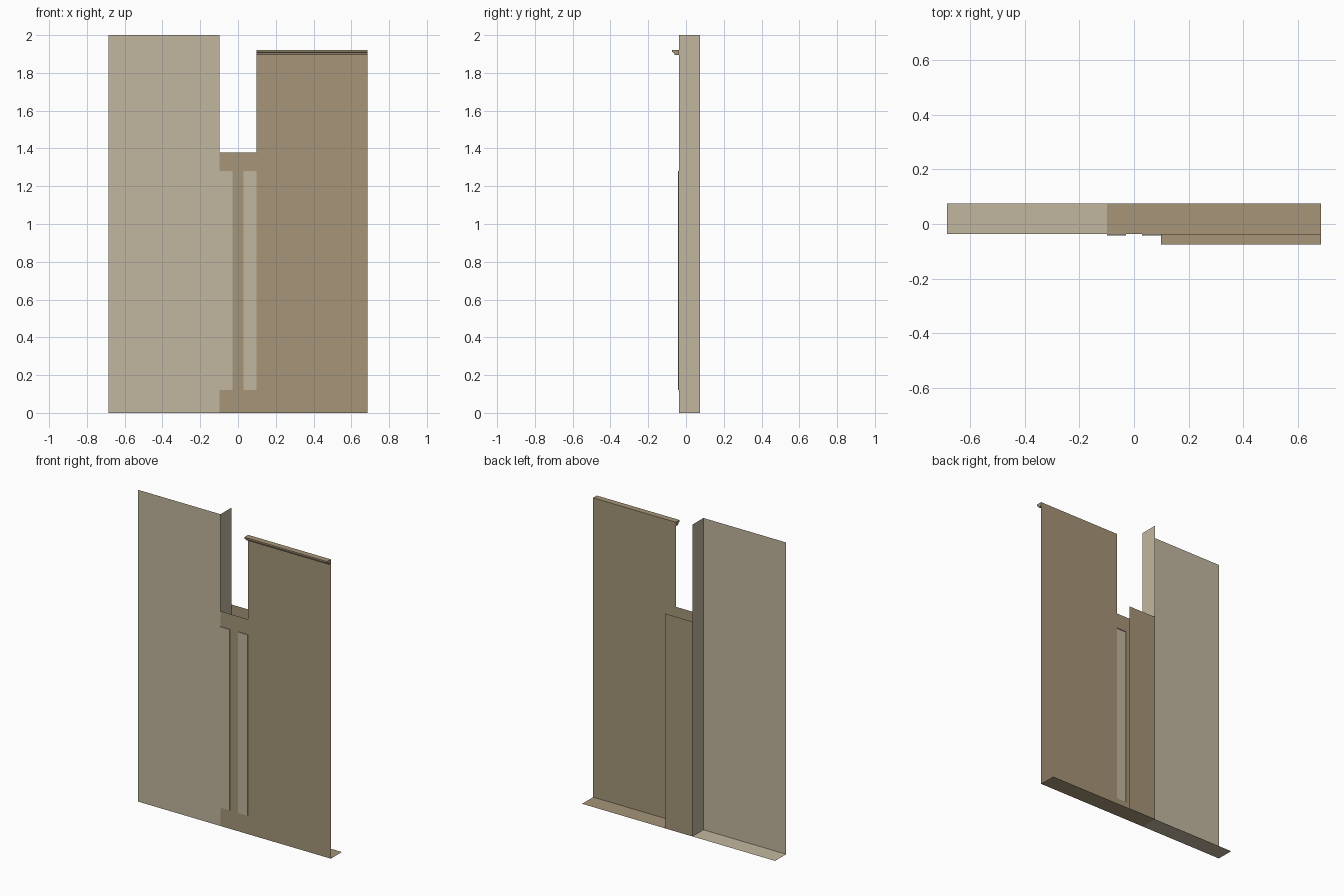
import bpy

cube = bpy.data.objects.get("Cube")
if cube:
    bpy.data.objects.remove(cube, do_unlink=True)

FRONT, BACK = -0.037, 0.075      # depth of the facade and of the rear edge
EDGE, BAY = 0.685, 0.098         # half widths of the facade and the middle bay
LEFT_TOP, RIGHT_TOP, BAY_TOP = 2.0, 1.92, 1.378
SILL, HEAD, MULLION = 0.12, 1.28, 0.03


def make_material(name, rgb):
    mat = bpy.data.materials.new(name)
    mat.use_nodes = True
    mat.diffuse_color = (*rgb, 1)
    mat.node_tree.nodes["Principled BSDF"].inputs["Base Color"].default_value = (*rgb, 1)
    return mat


light = make_material("light_stone", (0.54, 0.47, 0.35))
dark = make_material("dark_stone", (0.38, 0.30, 0.19))


def make_object(name, verts, faces, mat):
    mesh = bpy.data.meshes.new(name)
    mesh.from_pydata(verts, [], faces)
    mesh.materials.append(mat)
    obj = bpy.data.objects.new(name, mesh)
    bpy.context.collection.objects.link(obj)
    return obj


def upright(name, x0, x1, z0, z1, y, mat, faces_back=False):
    """Flat sheet facing the front, or the back."""
    verts = [(x0, y, z0), (x1, y, z0), (x1, y, z1), (x0, y, z1)]
    return make_object(name, verts, [(3, 2, 1, 0) if faces_back else (0, 1, 2, 3)], mat)


def floor(name, x0, x1, mat):
    """Flat sheet on the ground from the facade to the rear edge."""
    verts = [(x0, FRONT, 0), (x1, FRONT, 0), (x1, BACK, 0), (x0, BACK, 0)]
    return make_object(name, verts, [(0, 1, 2, 3)], mat)


# Two main facade sheets
upright("right_facade", -EDGE, -BAY, 0, LEFT_TOP, FRONT, light)
upright("left_facade", BAY, EDGE, 0, RIGHT_TOP, FRONT, dark)

# Middle bay framework around two tall openings
upright("bay_bottom_rail", -BAY, BAY, 0, SILL, FRONT, dark)
upright("bay_top_rail", -BAY, BAY, HEAD, BAY_TOP, FRONT, dark)
upright("bay_mullion", -MULLION, MULLION, SILL, HEAD, FRONT, dark)
upright("bay_back", -BAY, BAY, 0, BAY_TOP, BACK, dark, faces_back=True)

# Shallow panels standing slightly proud of the openings, hollow behind
for side, x0, x1 in (("right", -BAY, -MULLION), ("left", MULLION, BAY)):
    outline = [(x0, SILL), (x1, SILL), (x1, HEAD), (x0, HEAD)]
    verts = [(x, y, z) for y in (FRONT - 0.005, FRONT) for x, z in outline]
    rim = [(i, i + 4, (i + 1) % 4 + 4, (i + 1) % 4) for i in range(4)]
    make_object(side + "_bay_panel", verts, [(0, 1, 2, 3)] + rim, light)

# Return wall of the taller side
make_object("return_wall",
            [(-BAY, y, z) for y, z in ((FRONT, 0), (BACK, 0), (BACK, LEFT_TOP), (FRONT, LEFT_TOP))],
            [(0, 1, 2, 3)], light)

# Ground strips
floor("right_floor", -EDGE, -BAY, light)
floor("left_floor", -BAY, EDGE, dark)

# Cornice moulding, a profile extruded along the lower side
profile = [(FRONT, RIGHT_TOP), (-0.075, RIGHT_TOP), (-0.075, 1.91),
           (-0.064, 1.907), (-0.06, 1.895), (FRONT, 1.895)]
n = len(profile)
verts = [(x, y, z) for x in (BAY, EDGE) for y, z in profile]
sides = [(i, i + n, i + n + 1, i + 1) for i in range(n - 1)]
ends = [tuple(range(n)), tuple(reversed(range(n, 2 * n)))]
make_object("cornice", verts, sides + ends, dark)
